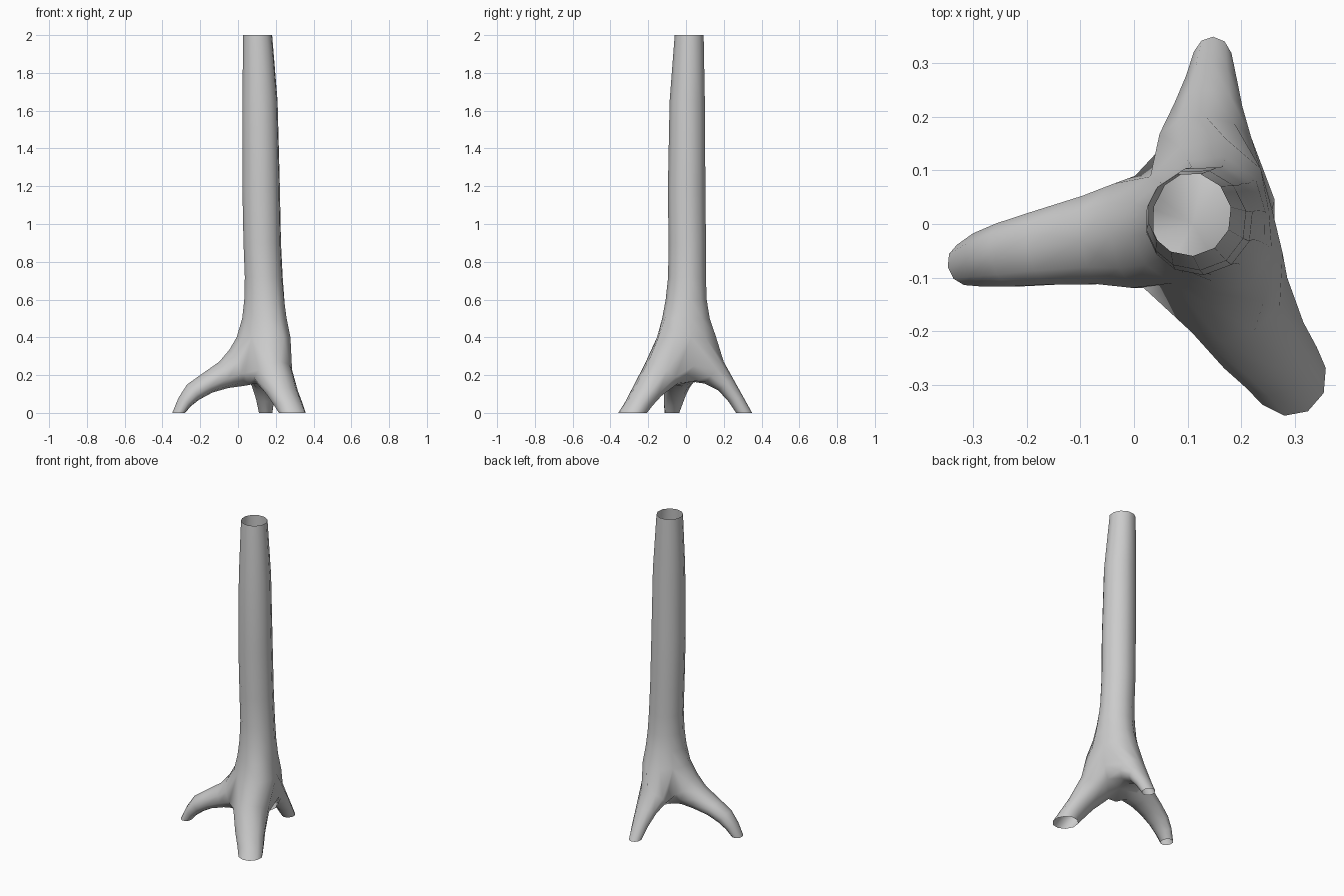
import bpy, bmesh
from math import cos, sin, pi, radians
from mathutils import Vector

if "Cube" in bpy.data.objects:
    bpy.data.objects.remove(bpy.data.objects["Cube"])

bm = bmesh.new()
SEG = 4                      # trunk segments per root sector
SADDLES = [10, 140, 243, 370]  # angles of the valleys between roots

# Trunk rings: z, centre x, centre y, radius, extra radius toward back / left / front roots
TRUNK = [
    (2.00, 0.104, 0.018, 0.078, (0, 0, 0)),
    (1.65, 0.116, 0.008, 0.095, (0, 0, 0)),
    (1.20, 0.122, 0.005, 0.101, (0, 0, 0)),
    (0.90, 0.128, 0.008, 0.101, (0, 0, 0)),
    (0.72, 0.136, 0.007, 0.102, (0, 0, 0)),
    (0.60, 0.139, 0.005, 0.108, (0, 0, 0.01)),
    (0.50, 0.137, 0.003, 0.117, (0.01, 0, 0.025)),
    (0.40, 0.130, 0.005, 0.130, (0.03, 0.01, 0.058)),
]

# Roots (back, left, front): direction angle, then rings of upper point, lower point, half width
ROOTS = [
    (88, [((.135, .20, .27), (.130, .10, .155), .090),
          ((.140, .25, .18), (.136, .17, .12), .067),
          ((.145, .30, .09), (.143, .225, .06), .050),
          ((.148, .35, 0), (.145, .265, 0), .037)]),
    (190, [((-.045, -.022, .335), (.025, -.022, .142), .104),
           ((-.10, -.03, .27), (-.05, -.03, .132), .088),
           ((-.20, -.045, .20), (-.135, -.045, .108), .073),
           ((-.27, -.058, .15), (-.205, -.058, .07), .063),
           ((-.315, -.068, .08), (-.25, -.066, .035), .053),
           ((-.348, -.08, 0), (-.28, -.07, 0), .040)]),
    (300, [((.225, -.20, .27), (.145, -.06, .145), .108),
           ((.265, -.27, .135), (.20, -.145, .085), .090),
           ((.30, -.31, .06), (.23, -.19, .035), .080),
           ((.325, -.35, 0), (.25, -.215, 0), .072)]),
]


def bridge(a, b, closed=True):
    n = len(a)
    for i in range(n if closed else n - 1):
        j = (i + 1) % n
        bm.faces.new((a[i], b[i], b[j], a[j]))


# Trunk tube, open at the top
rings = []
for z, cx, cy, r, flare in TRUNK:
    ring = []
    for s in range(3):
        for k in range(SEG):
            t = k / SEG
            ang = radians(SADDLES[s] + (SADDLES[s + 1] - SADDLES[s]) * t)
            rad = r + flare[s] * (0.5 - 0.5 * cos(2 * pi * t))
            ring.append(bm.verts.new((cx + rad * cos(ang), cy + rad * sin(ang), z)))
    rings.append(ring)
for a, b in zip(rings, rings[1:]):
    bridge(a, b)
base = rings[-1]

# Valleys between roots and the arch centre underneath
mids = [bm.verts.new(p) for p in ((.263, .045, .25), (.002, .09, .245), (.035, -.135, .21))]
lows = [bm.verts.new(p) for p in ((.238, .045, .168), (.035, .06, .165), (.055, -.10, .147))]
arch = bm.verts.new((.11, .0, .17))

# Roots, open at the ground
for s, (ang, spec) in enumerate(ROOTS):
    n = (s + 1) % 3
    prev = [base[(s * SEG + k) % 12] for k in range(5)]
    prev += [mids[n], lows[n], arch, lows[s], mids[s]]
    side = Vector((-sin(radians(ang)), cos(radians(ang)), 0))
    for up, low, w in spec:
        up, low = Vector(up), Vector(low)
        ring = []
        for k in range(10):
            p = (k - 2) * pi / 5
            ring.append(bm.verts.new((up + low) / 2 + cos(p) * (up - low) / 2 + sin(p) * w * side))
        bridge(prev, ring)
        prev = ring

bmesh.ops.recalc_face_normals(bm, faces=bm.faces)
if sum(f.normal.dot(f.calc_center_median() - Vector((.12, 0, f.calc_center_median().z)))
       for f in bm.faces if f.calc_center_median().z > 0.6) < 0:
    bmesh.ops.reverse_faces(bm, faces=bm.faces)

mesh = bpy.data.meshes.new("tree_trunk")
bm.to_mesh(mesh)
bm.free()
trunk = bpy.data.objects.new("tree_trunk", mesh)
bpy.context.collection.objects.link(trunk)
bpy.context.view_layer.objects.active = trunk
trunk.select_set(True)
bpy.ops.object.shade_smooth_by_angle(angle=radians(60))
